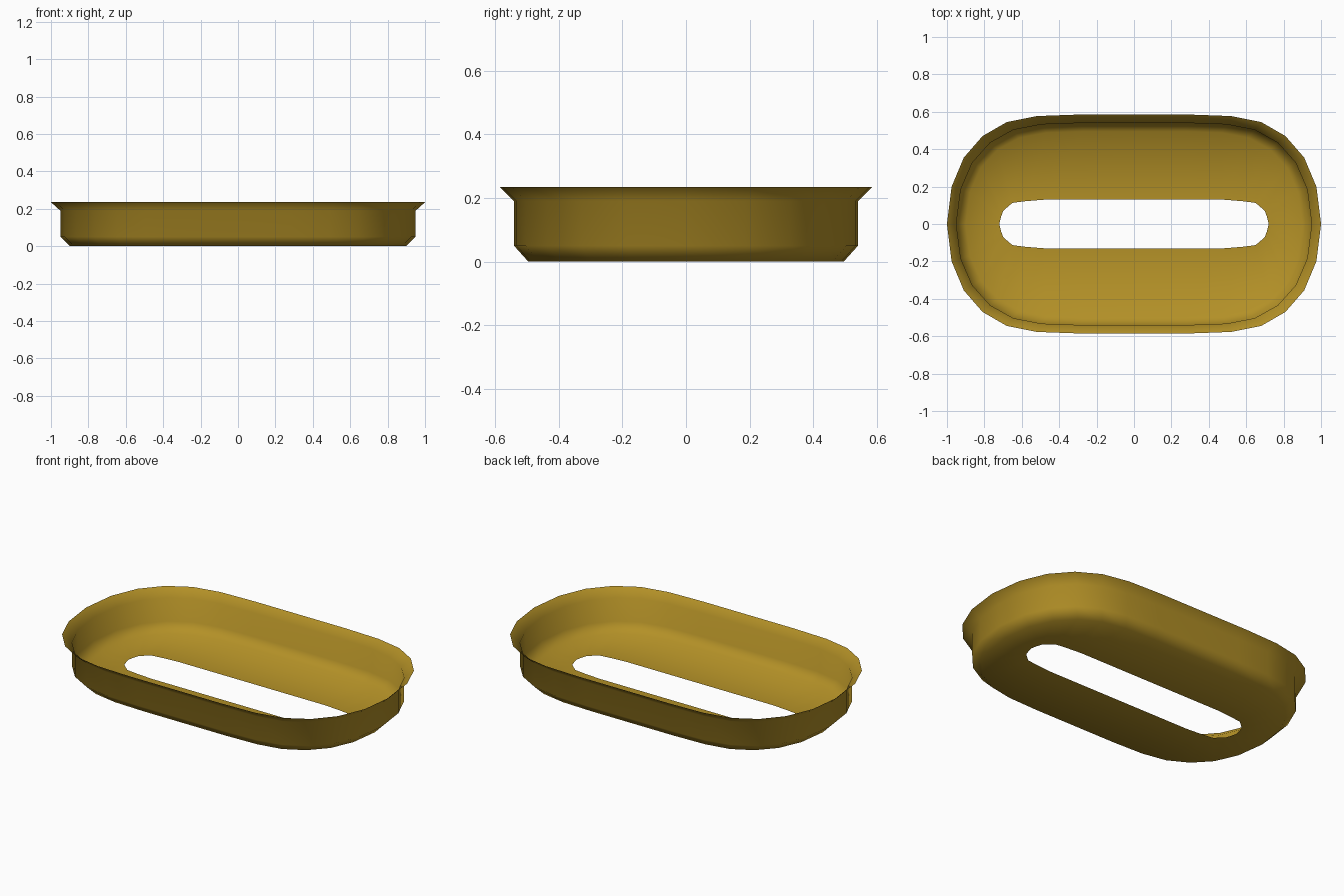
import bpy, bmesh

if "Cube" in bpy.data.objects:
    bpy.data.objects.remove(bpy.data.objects["Cube"])

gold = bpy.data.materials.new("dark gold")
gold.diffuse_color = (0.45, 0.28, 0.02, 1)
gold.use_nodes = True
gold.node_tree.nodes["Principled BSDF"].inputs["Base Color"].default_value = gold.diffuse_color

# Quarter outlines, from the middle of the long side to the end tip
RIM = [(0, .585), (.3, .585), (.52, .577), (.68, .545), (.81, .47), (.91, .355), (.975, .2), (1, 0)]
HOLE = [(0, .13), (.3, .13), (.48, .13), (.58, .122), (.65, .113), (.70, .07), (.712, .035), (.72, 0)]


def full_loop(quarter):
    """Mirror a quarter outline into a closed loop."""
    right = quarter + [(x, -y) for x, y in quarter[-2::-1]]
    return right + [(-x, y) for x, y in right[-2:0:-1]]


def scaled(quarter, hx, hy):
    return [(x * hx, y * hy / .585) for x, y in quarter]


# Slot edge, floor edge, chamfer, wall top, flared lip
levels = [(HOLE, 0), (scaled(RIM, .90, .495), 0), (scaled(RIM, .95, .54), .05),
          (scaled(RIM, .95, .54), .19), (RIM, .235)]

bm = bmesh.new()
rings = [[bm.verts.new((x, y, z)) for x, y in full_loop(q)] for q, z in levels]
for a, b in zip(rings, rings[1:]):
    n = len(a)
    for i in range(n):
        j = (i + 1) % n
        bm.faces.new((a[i], a[j], b[j], b[i]))
# Normals face into the tray
bm.normal_update()
if bm.faces[0].normal.z < 0 if bm.faces.ensure_lookup_table() is None else False:
    bmesh.ops.reverse_faces(bm, faces=bm.faces[:])
for f in bm.faces:
    f.smooth = True
mesh = bpy.data.meshes.new("slotted_tray")
bm.to_mesh(mesh)
bm.free()
mesh.materials.append(gold)
tray = bpy.data.objects.new("slotted_tray", mesh)
bpy.context.collection.objects.link(tray)
